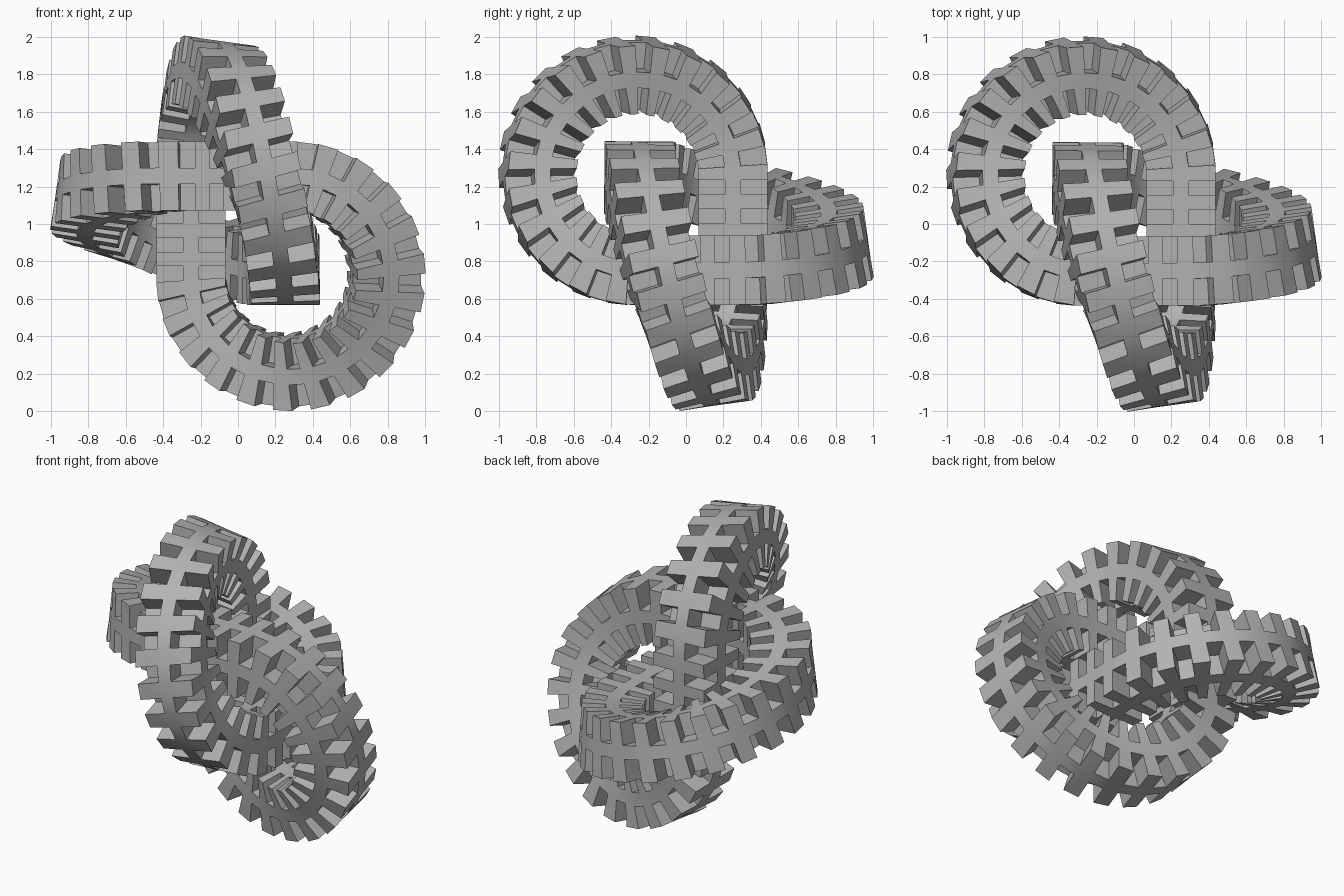
import bpy, bmesh, math
from mathutils import Vector, Matrix

if "Cube" in bpy.data.objects:
    bpy.data.objects.remove(bpy.data.objects["Cube"])

OFFSET = 0.27      # lobe centre distance from each axis
RADIUS = 0.522     # lobe centreline radius
RISE = RADIUS - OFFSET  # sideways shift of a lobe between its ends
HALF = 0.185       # half width of the square band
CORE = 0.043       # half width of the continuous ribs
BANK = math.radians(10)  # greatest roll of the band along a lobe
TEETH = 20         # teeth on each third of the knot
STEPS = TEETH * 2


def lobe_path(samples=600):
    """Straight lead-in, three quarter helical turn, straight lead-out."""
    pts = [Vector((0, -RISE, RISE))]
    for i in range(samples + 1):
        f = i / samples
        a = math.pi / 2 - f * 1.5 * math.pi
        y = RISE * math.sin((f - 0.5) * math.pi)
        pts.append(Vector((OFFSET + RADIUS * math.cos(a), y,
                           -OFFSET + RADIUS * math.sin(a))))
    pts.append(Vector((-RISE, RISE, 0)))
    return pts


def resample(pts, count):
    """Evenly spaced points along a polyline, with tangent and roll."""
    lengths = [(b - a).length for a, b in zip(pts, pts[1:])]
    total = sum(lengths)
    out, seg, done = [], 0, 0.0
    for k in range(count + 1):
        dist = k * total / count
        while seg < len(lengths) - 1 and done + lengths[seg] < dist:
            done += lengths[seg]
            seg += 1
        d = (pts[seg + 1] - pts[seg]).normalized()
        turn = (dist - OFFSET) / (total - 2 * OFFSET)
        turn = min(max(turn, 0), 1)
        roll = BANK * math.sin(math.pi * turn)
        out.append((pts[seg] + d * (dist - done), d, roll))
    return out


def solid(step, i, j):
    """Cross-shaped core everywhere, corner blocks on every other step."""
    if not (0 <= i < 3 and 0 <= j < 3):
        return False
    return i == 1 or j == 1 or step % 2 == 1


# One third of the knot, as a swept three by three grid of cells
bm = bmesh.new()
levels = (-HALF, -CORE, CORE, HALF)
grid = []
for p, t, roll in resample(lobe_path(), STEPS):
    flat = Vector((0, 1, 0))
    flat = (flat - t * flat.dot(t)).normalized()
    inward = flat.cross(t)
    side = flat * math.cos(roll) + inward * math.sin(roll)
    out = inward * math.cos(roll) - flat * math.sin(roll)
    grid.append([[bm.verts.new(p + side * u + out * v) for v in levels]
                 for u in levels])

for k in range(STEPS):
    a, b = grid[k], grid[k + 1]
    for i in range(3):
        for j in range(3):
            if not solid(k, i, j):
                continue
            # Sides
            for di, dj, (p, q) in ((-1, 0, ((i, j), (i, j + 1))),
                                   (1, 0, ((i + 1, j), (i + 1, j + 1))),
                                   (0, -1, ((i, j), (i + 1, j))),
                                   (0, 1, ((i, j + 1), (i + 1, j + 1)))):
                if not solid(k, i + di, j + dj):
                    bm.faces.new((a[p[0]][p[1]], a[q[0]][q[1]],
                                  b[q[0]][q[1]], b[p[0]][p[1]]))
            # Tooth ends
            for nxt, g in ((k - 1, a), (k + 1, b)):
                if not solid(nxt, i, j):
                    bm.faces.new((g[i][j], g[i + 1][j],
                                  g[i + 1][j + 1], g[i][j + 1]))
loose = [v for v in bm.verts if not v.link_faces]
bmesh.ops.delete(bm, geom=loose, context='VERTS')

# Repeat the third about the body diagonal and weld
spin = Matrix(((0, 1, 0), (0, 0, 1), (1, 0, 0)))
third = bm.verts[:] + bm.edges[:] + bm.faces[:]
for m in (spin, spin @ spin):
    copy = bmesh.ops.duplicate(bm, geom=third)["geom"]
    for v in copy:
        if isinstance(v, bmesh.types.BMVert):
            v.co = m @ v.co
bmesh.ops.remove_doubles(bm, verts=bm.verts, dist=0.002)
bmesh.ops.recalc_face_normals(bm, faces=bm.faces)

# Stand it on the ground
bmesh.ops.translate(bm, verts=bm.verts, vec=(0, 0, -min(v.co.z for v in bm.verts)))

mesh = bpy.data.meshes.new("toothed_knot")
bm.to_mesh(mesh)
bm.free()
knot = bpy.data.objects.new("toothed_knot", mesh)
bpy.context.collection.objects.link(knot)

grey = bpy.data.materials.new("plain_grey")
grey.use_nodes = True
colour = (0.45, 0.45, 0.45, 1)
grey.diffuse_color = colour
grey.node_tree.nodes["Principled BSDF"].inputs["Base Color"].default_value = colour
mesh.materials.append(grey)

bpy.context.view_layer.objects.active = knot
knot.select_set(True)
bpy.ops.object.shade_smooth_by_angle(angle=math.radians(30))
